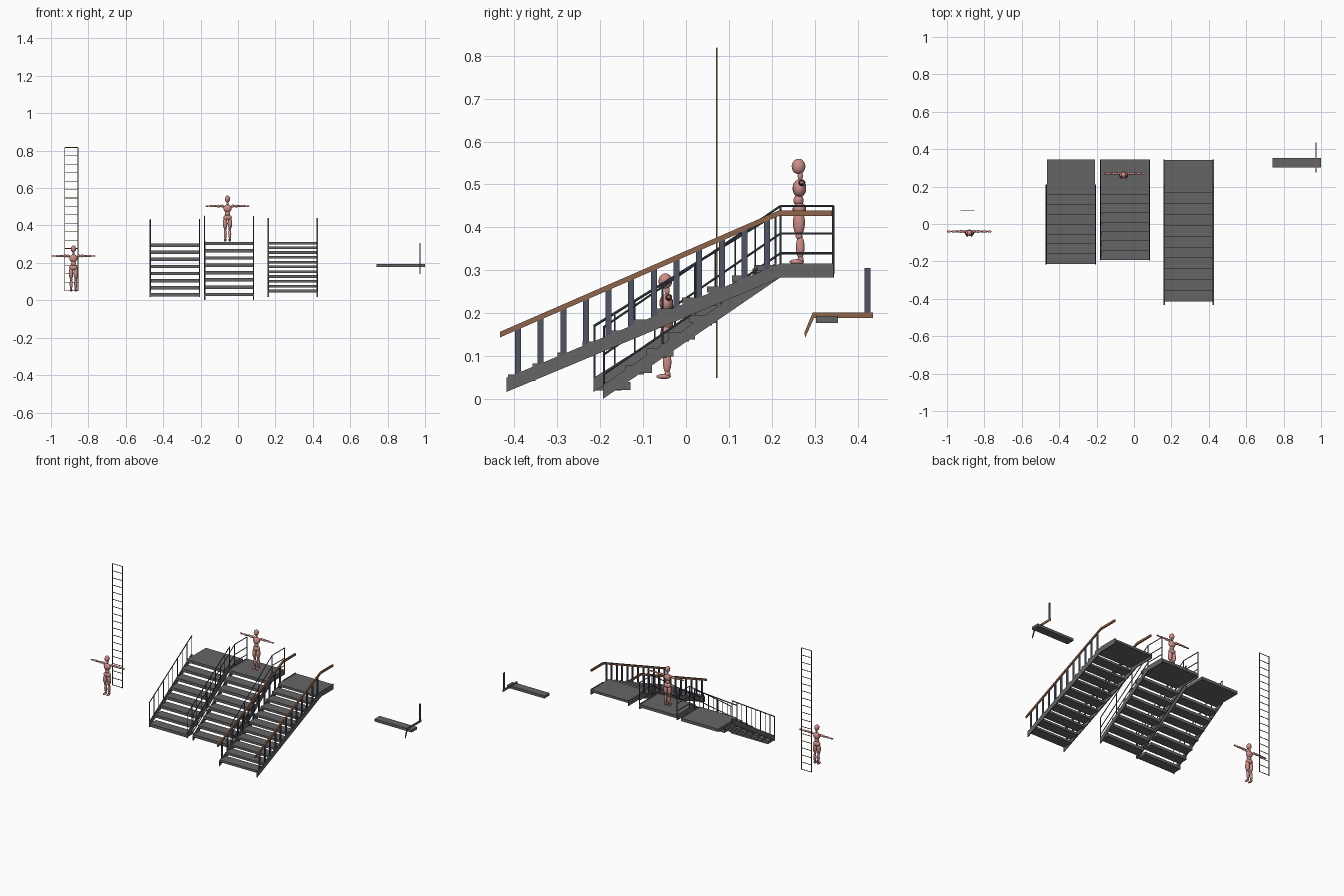
import bpy, bmesh
from mathutils import Vector, Matrix

if "Cube" in bpy.data.objects:
    bpy.data.objects.remove(bpy.data.objects["Cube"])


def material(name, rgb):
    m = bpy.data.materials.new(name)
    m.diffuse_color = (*rgb, 1)
    m.use_nodes = True
    m.node_tree.nodes["Principled BSDF"].inputs["Base Color"].default_value = m.diffuse_color
    return m


GREY = material("dark_grey", (0.13, 0.13, 0.13))
STEEL = material("steel", (0.08, 0.09, 0.13))
WOOD = material("wood", (0.28, 0.13, 0.07))
BROWN = material("ladder_wood", (0.16, 0.11, 0.04))
SKIN = material("mannequin", (0.6, 0.27, 0.25))


def finish(name, bm, mat, smooth=False):
    bmesh.ops.recalc_face_normals(bm, faces=bm.faces)
    for f in bm.faces:
        f.smooth = smooth
    me = bpy.data.meshes.new(name)
    bm.to_mesh(me)
    bm.free()
    me.materials.append(mat)
    ob = bpy.data.objects.new(name, me)
    bpy.context.collection.objects.link(ob)
    return ob


def box(bm, x0, x1, y0, y1, z0, z1):
    m = Matrix.Translation(((x0 + x1) / 2, (y0 + y1) / 2, (z0 + z1) / 2))
    m = m @ Matrix.Diagonal((x1 - x0, y1 - y0, z1 - z0, 1))
    bmesh.ops.create_cube(bm, size=1, matrix=m)


def plate(bm, x, w, pts):
    """Side profile (y, z) extruded to width w around x."""
    f = bm.faces.new([bm.verts.new((x - w / 2, y, z)) for y, z in pts])
    g = bmesh.ops.extrude_face_region(bm, geom=[f])
    bmesh.ops.translate(bm, vec=(w, 0, 0),
                        verts=[v for v in g["geom"] if isinstance(v, bmesh.types.BMVert)])


def band(bm, x, w, path, h):
    """Strip of vertical height h whose top edge follows path."""
    plate(bm, x, w, path + [(y, z - h) for y, z in reversed(path)])


def rod(bm, a, b, r, sides=8):
    a, b = Vector(a), Vector(b)
    d = b - a
    m = Matrix.Translation((a + b) / 2) @ d.to_track_quat('Z', 'Y').to_matrix().to_4x4()
    bmesh.ops.create_cone(bm, cap_ends=True, segments=sides, radius1=r, radius2=r,
                          depth=d.length, matrix=m)


def treads(name, x0, x1, n, y, run, z, rise, depth, y_end, top, thick=0.018):
    """Open treads climbing to a landing slab."""
    bm = bmesh.new()
    for i in range(n):
        zt = z + i * rise
        box(bm, x0, x1, y + i * run, y + i * run + depth, zt - thick, zt)
    finish(name + "_treads", bm, GREY)
    bm = bmesh.new()
    box(bm, x0, x1, y + n * run, y_end, top - thick, top)
    finish(name + "_landing", bm, GREY)


def on(path, y):
    (y0, z0), (y1, z1) = path[:2]
    return z0 + (z1 - z0) * (y - y0) / (y1 - y0)


# Left stair: straight stringers, thin vertical balusters
treads("left_stair", -0.466, -0.208, 7, -0.213, 0.0525, 0.038, 0.038, 0.063, 0.345, 0.304)
edge = [(-0.215, 0.05), (0.21, 0.318)]
rail = [(-0.215, 0.17), (0.21, 0.432)]
bs, br = bmesh.new(), bmesh.new()
for x in (-0.469, -0.205):
    band(bs, x, 0.006, edge, 0.033)
    rod(br, (x, *rail[0]), (x, *rail[1]), 0.003)
    for i in range(10):
        y = -0.213 + i * 0.0468
        rod(br, (x, y, on(edge, y) - 0.01), (x, y, on(rail, y)), 0.002, 6)
finish("left_stair_stringers", bs, GREY)
finish("left_stair_railing", br, STEEL)

# Middle stair: stringers bend to the landing, three sloping rails
treads("middle_stair", -0.178, 0.083, 7, -0.192, 0.05, 0.04, 0.039, 0.063, 0.345, 0.313)
edge = [(-0.193, 0.033), (0.22, 0.316), (0.345, 0.316)]
bs, br = bmesh.new(), bmesh.new()
for x in (-0.178, 0.083):
    band(bs, x, 0.006, edge, 0.032)
    for up in (0.134, 0.07, 0.024):
        p = [(x, y, z + up) for y, z in edge]
        rod(br, p[0], p[1], 0.0025)
        rod(br, p[1], p[2], 0.0025)
    for y in (-0.191, -0.055, 0.083, 0.22, 0.343):
        z = min(on(edge, y), 0.316)
        rod(br, (x, y, z - 0.025), (x, y, z + 0.134), 0.0025)
finish("middle_stair_stringers", bs, GREY)
finish("middle_stair_railing", br, STEEL)

# Right stair: shallow slope, flat balusters, wooden handrails
treads("right_stair", 0.162, 0.424, 10, -0.415, 0.058, 0.057, 0.0257, 0.064, 0.342, 0.313, 0.014)
edge = [(-0.418, 0.05), (0.22, 0.316), (0.344, 0.316)]
rail = [(-0.433, 0.157), (0.217, 0.44), (0.34, 0.44)]
bs, bb, bh = bmesh.new(), bmesh.new(), bmesh.new()
for x in (0.162, 0.424):
    band(bs, x, 0.006, edge, 0.033)
    band(bh, x, 0.008, rail, 0.013)
    for i in range(12):
        y = -0.391 + i * 0.0527
        a, b = y - 0.007, y + 0.007
        plate(bb, x, 0.004, [(a, on(edge, a) - 0.02), (b, on(edge, b) - 0.02),
                             (b, on(rail, b) - 0.008), (a, on(rail, a) - 0.008)])
finish("right_stair_stringers", bs, GREY)
finish("right_stair_balusters", bb, STEEL)
finish("right_stair_handrails", bh, WOOD)

# Spare single tread, handrail piece and baluster
bm = bmesh.new()
box(bm, 0.74, 1.0, 0.303, 0.354, 0.178, 0.194)
finish("spare_tread", bm, GREY)
bm = bmesh.new()
plate(bm, 0.973, 0.005, [(0.295, 0.202), (0.435, 0.202), (0.435, 0.189), (0.298, 0.189),
                         (0.277, 0.142), (0.276, 0.156)])
finish("spare_handrail", bm, WOOD)
bm = bmesh.new()
box(bm, 0.971, 0.975, 0.416, 0.43, 0.195, 0.306)
finish("spare_baluster", bm, STEEL)

# Ladder
bm = bmesh.new()
for x in (-0.926, -0.855):
    box(bm, x - 0.0018, x + 0.0018, 0.07, 0.0735, 0.05, 0.818)
for i in range(18):
    z = 0.052 + i * 0.045
    box(bm, -0.926, -0.855, 0.0705, 0.073, z - 0.0015, z + 0.0015)
finish("ladder", bm, BROWN)

# Jointed mannequin: (x, y, z), (rx, ry, rz); parts with x > 0 are mirrored
PARTS = [
    ((0, 0, 0.228), (0.014, 0.016, 0.018)),        # head
    ((0, 0.004, 0.206), (0.006, 0.006, 0.012)),    # neck
    ((0, 0.002, 0.177), (0.022, 0.016, 0.021)),    # chest
    ((0, 0, 0.149), (0.014, 0.012, 0.013)),        # waist
    ((0, 0.002, 0.128), (0.023, 0.016, 0.016)),    # pelvis
    ((0.027, 0.008, 0.190), (0.008, 0.008, 0.008)),  # shoulder
    ((0.046, 0.008, 0.190), (0.018, 0.007, 0.007)),  # upper arm
    ((0.064, 0.008, 0.190), (0.005, 0.005, 0.005)),  # elbow
    ((0.081, 0.008, 0.190), (0.018, 0.006, 0.006)),  # forearm
    ((0.108, 0.008, 0.190), (0.011, 0.006, 0.004)),  # hand
    ((0.013, 0.001, 0.097), (0.012, 0.014, 0.031)),  # thigh
    ((0.012, 0.001, 0.066), (0.007, 0.008, 0.008)),  # knee
    ((0.012, 0.004, 0.040), (0.008, 0.010, 0.027)),  # calf
    ((0.012, 0.005, 0.012), (0.006, 0.007, 0.008)),  # ankle
    ((0.012, -0.004, 0.006), (0.007, 0.017, 0.006)),  # foot
]


def mannequin(name, origin):
    bm = bmesh.new()
    for c, r in PARTS:
        for s in ((1, -1) if c[0] else (1,)):
            m = Matrix.Translation(Vector((c[0] * s, c[1], c[2])) + Vector(origin))
            bmesh.ops.create_uvsphere(bm, u_segments=16, v_segments=10, radius=1,
                                      matrix=m @ Matrix.Diagonal((*r, 1)))
    finish(name, bm, SKIN, True)


mannequin("mannequin_by_ladder", (-0.88, -0.048, 0.047))
mannequin("mannequin_on_landing", (-0.056, 0.262, 0.314))
